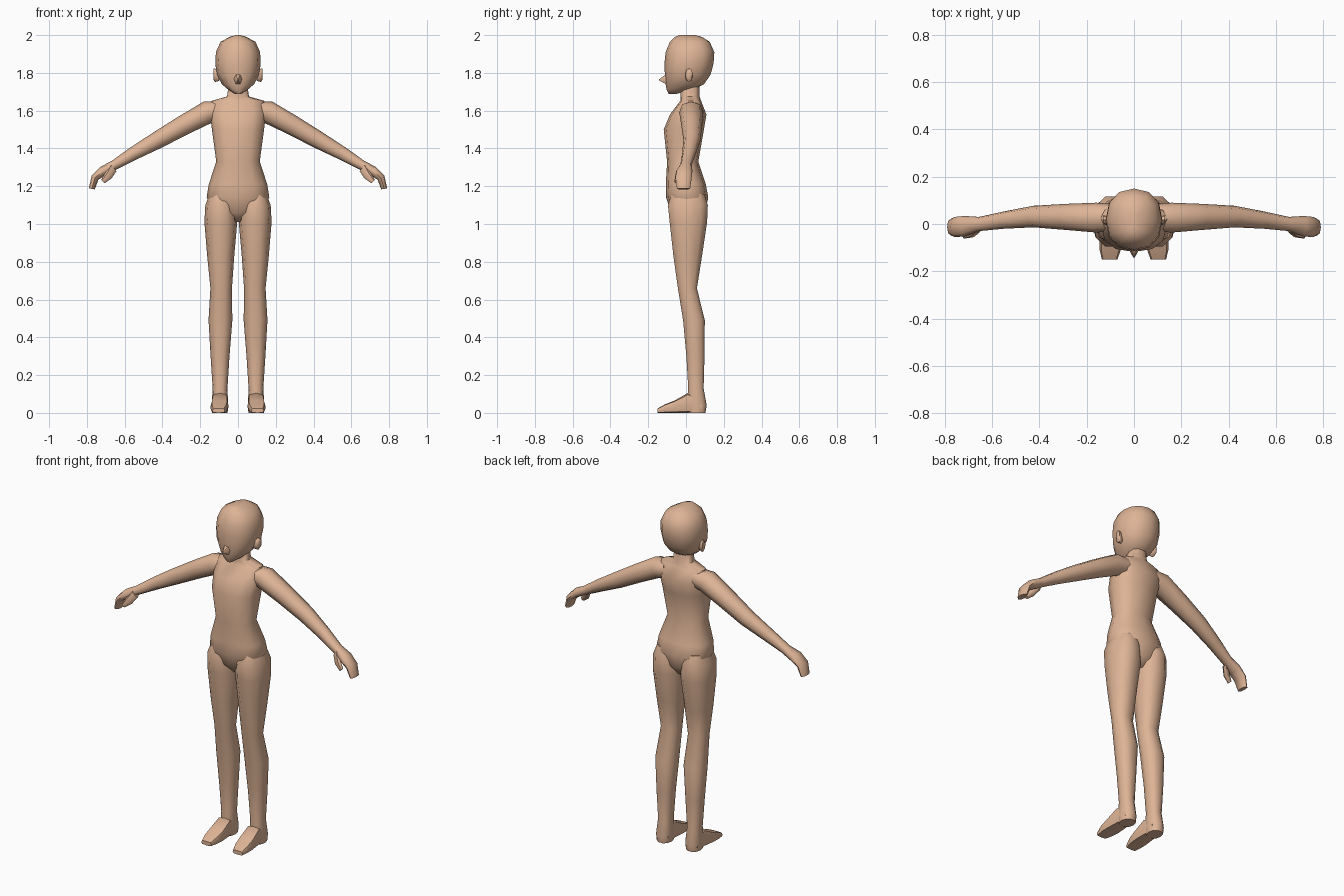
import bpy, bmesh, math
from mathutils import Vector

skin = bpy.data.materials.new("skin tan")
skin.diffuse_color = (0.73, 0.456, 0.305, 1)


def loft(name, rings, n=10, power=0.85, mirror=False):
    """Skin a closed tube through rings of (centre, half axis u, half axis v)."""
    bm = bmesh.new()
    loops = []
    for c, u, v in rings:
        c, u, v = Vector(c), Vector(u), Vector(v)
        loop = []
        for i in range(n):
            a = 2 * math.pi * i / n
            ca, sa = math.cos(a), math.sin(a)
            p = c + u * math.copysign(abs(ca) ** power, ca) \
                  + v * math.copysign(abs(sa) ** power, sa)
            loop.append(bm.verts.new(p))
        loops.append(loop)
    for a, b in zip(loops, loops[1:]):
        for i in range(n):
            j = (i + 1) % n
            bm.faces.new((a[i], a[j], b[j], b[i]))
    bm.faces.new(loops[0])
    bm.faces.new(loops[-1])
    bmesh.ops.recalc_face_normals(bm, faces=bm.faces)
    for f in bm.faces:
        f.smooth = True
    for e in bm.edges:
        e.smooth = e.calc_face_angle(0) < math.radians(55)
    me = bpy.data.meshes.new(name)
    bm.to_mesh(me)
    bm.free()
    me.materials.append(skin)
    ob = bpy.data.objects.new(name, me)
    bpy.context.collection.objects.link(ob)
    if mirror:
        ob.modifiers.new("mirror", 'MIRROR').use_mirror_merge = False
    return ob


def level(z, x0, x1, y0, y1):
    """Horizontal ring from its extents."""
    return ((x0 + x1) / 2, (y0 + y1) / 2, z), ((x1 - x0) / 2, 0, 0), (0, (y1 - y0) / 2, 0)


def across(x, z, h, slope, y0, y1):
    """Ring across an arm that points down by slope degrees."""
    a = math.radians(slope)
    return (x, (y0 + y1) / 2, z), (h * math.sin(a), 0, h * math.cos(a)), (0, (y1 - y0) / 2, 0)


def upright(y, x0, x1, z0, z1):
    """Ring facing along y, from its extents."""
    return ((x0 + x1) / 2, y, (z0 + z1) / 2), ((x1 - x0) / 2, 0, 0), (0, 0, (z1 - z0) / 2)


# torso with neck
loft("torso", [level(z, -r, r, f, b) for z, r, f, b in [
    (1.01, 0.05, -0.03, 0.06), (1.06, 0.11, -0.08, 0.10), (1.14, 0.166, -0.105, 0.118),
    (1.21, 0.155, -0.107, 0.105), (1.33, 0.115, -0.10, 0.065),
    (1.50, 0.138, -0.118, 0.095), (1.58, 0.148, -0.085, 0.108),
    (1.652, 0.14, -0.03, 0.08), (1.675, 0.058, -0.03, 0.072), (1.76, 0.046, -0.03, 0.07)]], n=12)

# head
loft("head", [level(z, -r, r, f, b) for z, r, f, b in [
    (1.688, 0.016, -0.092, -0.055), (1.71, 0.05, -0.102, 0.04), (1.74, 0.085, -0.108, 0.095),
    (1.79, 0.113, -0.112, 0.13), (1.85, 0.12, -0.114, 0.146), (1.91, 0.117, -0.108, 0.15),
    (1.965, 0.092, -0.085, 0.125), (1.99, 0.045, -0.06, 0.085), (2.0, 0.015, -0.035, 0.05)]],
    n=12, power=0.88)

# nose and ears
loft("nose", [
    ((0, -0.095, 1.77), (0.026, 0, 0), (0, 0, 0.038)),
    ((0, -0.120, 1.765), (0.015, 0, 0), (0, 0, 0.02)),
    ((0, -0.142, 1.763), (0.003, 0, 0), (0, 0, 0.004))], n=6)
loft("ear", [
    ((0.10, 0.010, 1.785), (0, 0.014, 0), (0, 0, 0.028)),
    ((0.122, 0.016, 1.788), (0, 0.020, 0), (0, 0, 0.036)),
    ((0.131, 0.020, 1.795), (0, 0.015, 0), (0, 0, 0.028))], n=8, mirror=True)

# arms with mitten hands
loft("arm", [across(*r) for r in [
    (0.09, 1.60, 0.05, 12, -0.03, 0.085), (0.16, 1.592, 0.06, 22, -0.036, 0.09),
    (0.29, 1.522, 0.053, 29, -0.025, 0.085), (0.425, 1.445, 0.046, 31, -0.014, 0.077),
    (0.55, 1.375, 0.036, 32, -0.02, 0.053), (0.655, 1.312, 0.026, 34, -0.03, 0.03),
    (0.715, 1.281, 0.026, 36, -0.052, 0.034), (0.757, 1.245, 0.021, 58, -0.056, 0.03),
    (0.774, 1.186, 0.016, 80, -0.048, 0.022)]], n=8, mirror=True)
loft("thumb", [
    ((0.660, -0.018, 1.300), (0.016, 0, 0.02), (0, 0.018, 0)),
    ((0.685, -0.042, 1.258), (0.016, 0, 0.016), (0, 0.015, 0)),
    ((0.716, -0.052, 1.224), (0.009, 0, 0.009), (0, 0.010, 0))], n=6, mirror=True)

# legs
loft("leg", [level(*r) for r in [
    (1.16, 0.03, 0.15, -0.08, 0.10), (1.10, 0.01, 0.173, -0.10, 0.12),
    (1.01, 0.004, 0.178, -0.091, 0.116), (0.83, 0.02, 0.163, -0.07, 0.088),
    (0.66, 0.032, 0.146, -0.045, 0.06), (0.49, 0.03, 0.156, -0.018, 0.102),
    (0.30, 0.045, 0.145, 0.0, 0.10), (0.13, 0.056, 0.134, 0.01, 0.095),
    (0.04, 0.052, 0.14, 0.0, 0.112), (0.0, 0.055, 0.137, 0.01, 0.105)]], mirror=True)

# feet
loft("foot", [upright(*r) for r in [
    (0.085, 0.056, 0.136, 0.0, 0.07), (0.01, 0.053, 0.139, 0.0, 0.105),
    (-0.06, 0.05, 0.146, 0.0, 0.066), (-0.11, 0.056, 0.145, 0.0, 0.046),
    (-0.15, 0.07, 0.136, 0.0, 0.024)]], n=8, power=0.5, mirror=True)
